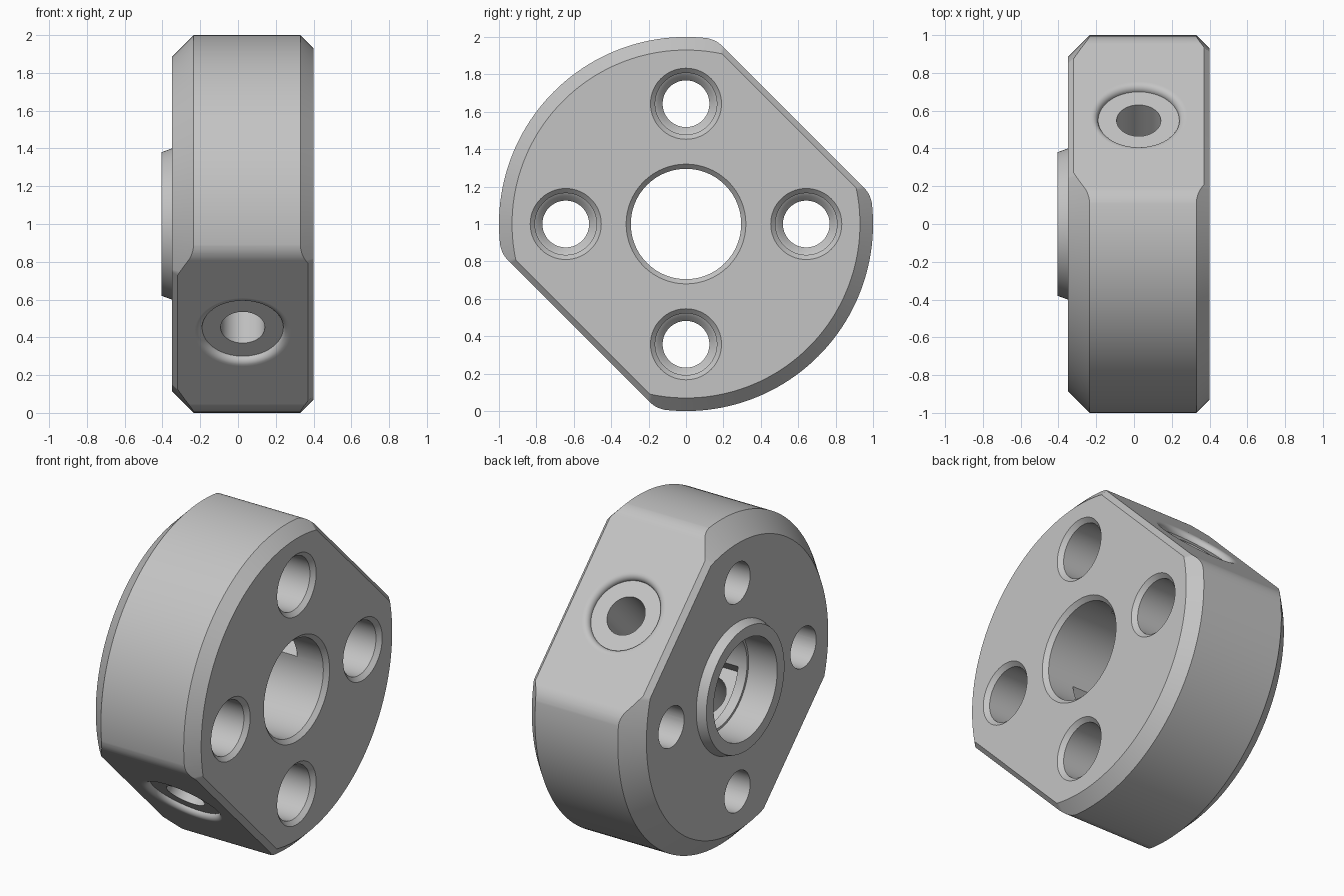
import bpy, bmesh
from math import sin, cos, pi, acos, tau
from mathutils import Vector

cube = bpy.data.objects.get("Cube")
if cube:
    bpy.data.objects.remove(cube)

X = Vector((1, 0, 0))
N = Vector((0, 1, 1)).normalized()      # direction of the flats
T = Vector((0, -1, 1)).normalized()     # along the flats
FLAT, FILLET = 0.81, 0.15

metal = bpy.data.materials.new("grey metal")
metal.use_nodes = True
grey = (0.55, 0.55, 0.55, 1)
metal.diffuse_color = grey
bsdf = next(n for n in metal.node_tree.nodes if n.type == 'BSDF_PRINCIPLED')
bsdf.inputs["Base Color"].default_value = grey
bsdf.inputs["Roughness"].default_value = 0.5


def loft(name, rings):
    """Closed solid through rings of equal point count."""
    bm = bmesh.new()
    loops = [[bm.verts.new(p) for p in ring] for ring in rings]
    n = len(loops[0])
    for a, b in zip(loops, loops[1:]):
        for i in range(n):
            j = (i + 1) % n
            bm.faces.new((a[i], a[j], b[j], b[i]))
    bm.faces.new(loops[0])
    bm.faces.new(loops[-1])
    bmesh.ops.recalc_face_normals(bm, faces=bm.faces)
    mesh = bpy.data.meshes.new(name)
    bm.to_mesh(mesh)
    bm.free()
    mesh.materials.append(metal)
    ob = bpy.data.objects.new(name, mesh)
    bpy.context.collection.objects.link(ob)
    return ob


def lathe(name, profile, axis=X, centre=Vector(), segs=64):
    """Turn (radius, height) points round an axis."""
    q = X.rotation_difference(axis)
    return loft(name, [[centre + q @ Vector((h, r * cos(tau * i / segs), r * sin(tau * i / segs)))
                        for i in range(segs)] for r, h in profile])


def outline(x, inset):
    """Flats with rounded ends, leaving the round sides to the turned blank."""
    reach = 1 - FILLET
    half = acos((FLAT - FILLET) / reach)
    tip = (1 - inset) / cos(pi / 2 - half)
    points = []
    for s in (1, -1):
        for side in (-1, 1):
            for k in range(9):
                a = half * (k / 8 if side > 0 else k / 8 - 1)
                u = reach * cos(half) + (FILLET - inset) * cos(a)
                v = side * reach * sin(half) + (FILLET - inset) * sin(a)
                points.append(s * (u * N + v * T) + x * X)
        points.append(s * tip * T + x * X)
    return points


def cut(target, tool, operation='DIFFERENCE'):
    mod = target.modifiers.new("cut", 'BOOLEAN')
    mod.operation, mod.solver, mod.object = operation, 'EXACT', tool
    bpy.context.view_layer.objects.active = target
    bpy.ops.object.modifier_apply(modifier=mod.name)
    bpy.data.objects.remove(tool)


# Turned blank with end chamfers and locating boss
body = lathe("clamp_hub", [(0.38, -0.405), (0.40, -0.35), (0.885, -0.35), (1, -0.235),
                           (1, 0.33), (0.93, 0.40)], segs=160)

# Two chamfered flats
cut(body, loft("flat_cutter", [outline(x, d) for x, d in (
    (-0.5, 0.04), (-0.36, 0.04), (-0.32, 0), (0.37, 0), (0.41, 0.04), (0.5, 0.04))]), 'INTERSECT')

# Central bore, stepped at the boss end
cut(body, lathe("bore_cutter", [(0.31, -0.5), (0.31, -0.21), (0.295, -0.21), (0.295, 0.375),
                                (0.33, 0.41), (0.33, 0.5)], segs=96))

# Rectangular pocket across the bore
pocket = [(-0.34, -0.18), (0.34, -0.18), (0.34, 0.18), (-0.34, 0.18)]
cut(body, loft("pocket_cutter", [[x * X + u * N + v * T for u, v in pocket] for x in (-0.15, 0.2)]))

# Four stepped bolt holes
for k in range(4):
    a = k * pi / 2
    cut(body, lathe("bolt_hole_cutter", [(0.125, -0.5), (0.125, 0.06), (0.15, 0.09), (0.165, 0.1),
                                         (0.165, 0.375), (0.20, 0.41), (0.20, 0.5)],
                    centre=0.643 * Vector((0, cos(a), sin(a)))))

# Side screw holes with soft-rimmed seats
rim = [(0.25 - 0.035 * cos(a), 0.7745 + 0.035 * sin(a)) for a in (k * pi / 16 for k in range(9))]
for s in (1, -1):
    cut(body, lathe("side_hole_cutter",
                    [(0.117, 0.2), (0.117, 0.7745)] + rim + [(0.262, 0.8105), (0.262, 0.9)],
                    axis=s * N, centre=0.025 * X))

# Stand on the ground and shade
for v in body.data.vertices:
    v.co.z += 1
bpy.ops.object.select_all(action='DESELECT')
body.select_set(True)
bpy.context.view_layer.objects.active = body
bpy.ops.object.shade_smooth_by_angle(angle=pi / 6)
weighted = body.modifiers.new("even shading", 'WEIGHTED_NORMAL')
weighted.keep_sharp = True
